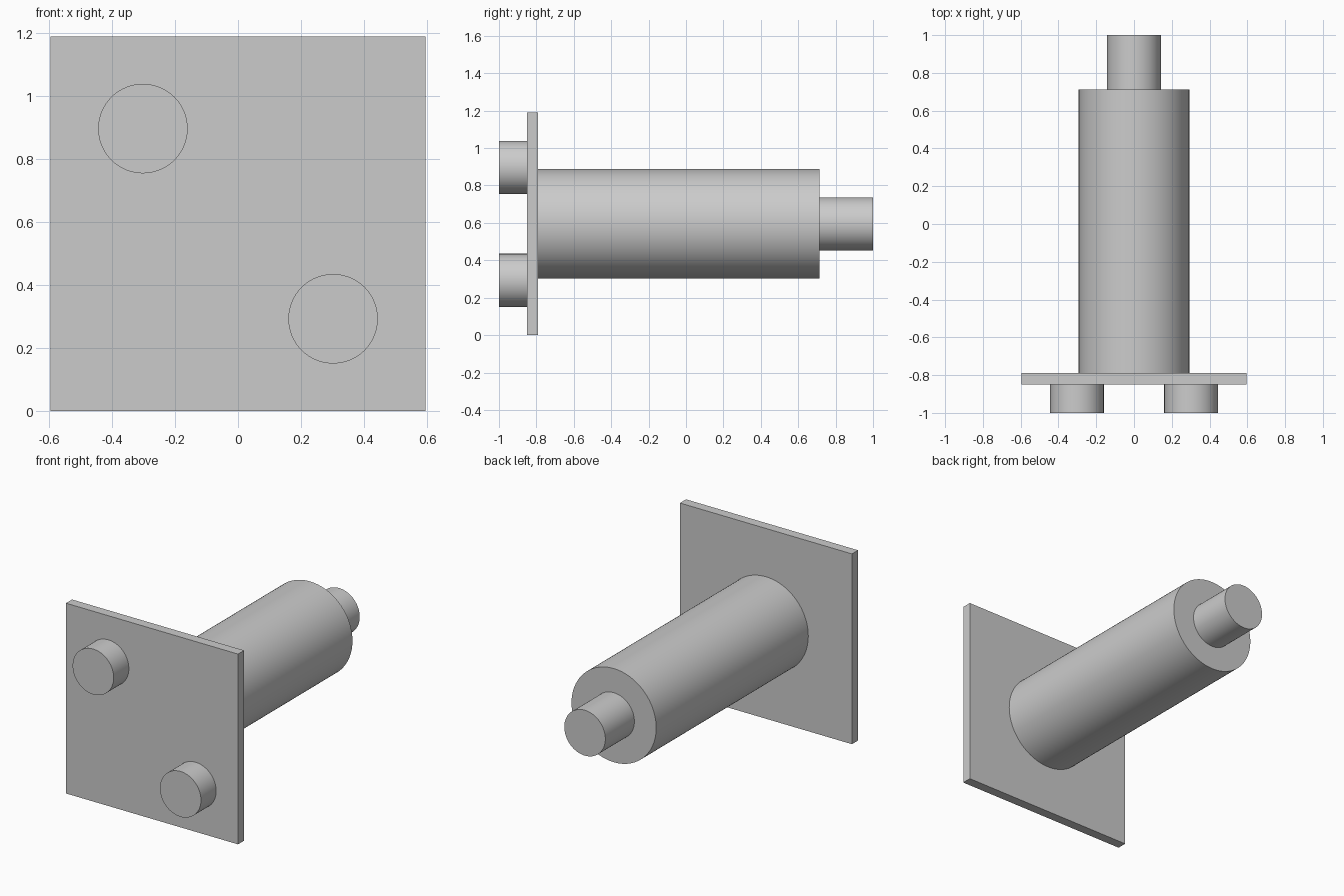
import bpy
import math

cube = bpy.data.objects.get("Cube")
if cube:
    bpy.data.objects.remove(cube, do_unlink=True)

GREY = (0.6, 0.6, 0.6, 1.0)
metal = bpy.data.materials.new("plain grey")
metal.use_nodes = True
metal.diffuse_color = GREY
metal.node_tree.nodes["Principled BSDF"].inputs["Base Color"].default_value = GREY

SIZE = 1.19            # side of the square plate
MID = SIZE / 2         # height of the main axis
PLATE_FRONT, PLATE_BACK = -0.85, -0.79
SHOULDER = 0.713       # where the barrel steps down to the shaft
PEG_OFFSET = 0.302
SMALL_RADIUS = 0.142


def rod(name, x, z, radius, y0, y1):
    """Smooth-sided cylinder running along y."""
    bpy.ops.mesh.primitive_cylinder_add(
        vertices=96, radius=radius, depth=y1 - y0,
        location=(x, (y0 + y1) / 2, z), rotation=(math.pi / 2, 0, 0))
    obj = bpy.context.object
    obj.name = name
    obj.data.materials.append(metal)
    bpy.ops.object.shade_smooth_by_angle(angle=math.radians(30))


# Square mounting plate
bpy.ops.mesh.primitive_cube_add(size=1, location=(0, (PLATE_FRONT + PLATE_BACK) / 2, MID))
plate = bpy.context.object
plate.name = "mounting_plate"
plate.scale = (SIZE, PLATE_BACK - PLATE_FRONT, SIZE)
bpy.ops.object.transform_apply(location=False, rotation=False, scale=True)
plate.data.materials.append(metal)

# Barrel and end shaft behind the plate
rod("barrel", 0, MID, 0.293, PLATE_BACK, SHOULDER)
rod("end_shaft", 0, MID, SMALL_RADIUS, SHOULDER, 1.0)

# Two pegs on opposite corners of the front
for name, side in (("upper_right_peg", -1), ("lower_left_peg", 1)):
    rod(name, side * PEG_OFFSET, MID - side * PEG_OFFSET, SMALL_RADIUS, -1.0, PLATE_FRONT)
